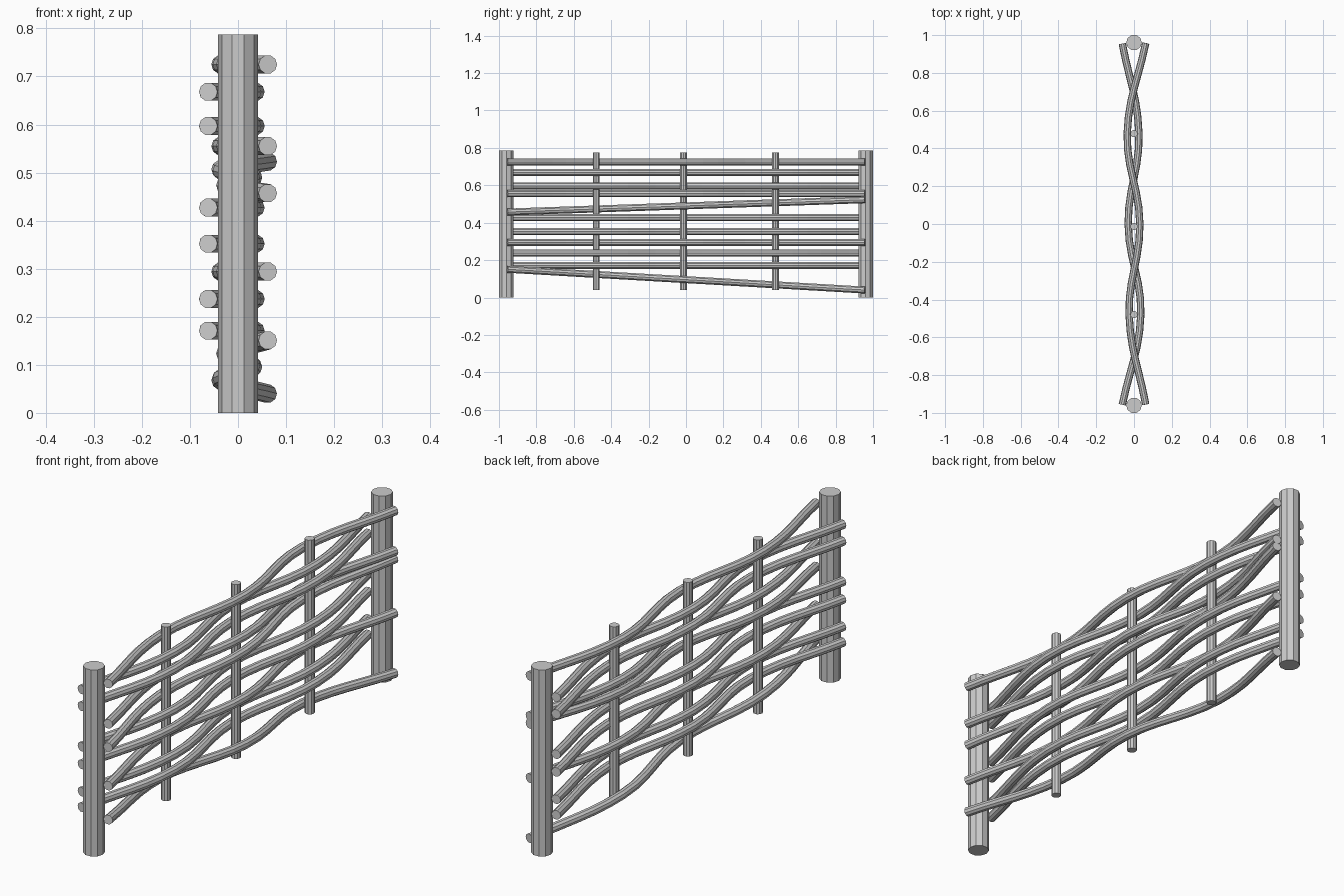
import bpy
import math

if "Cube" in bpy.data.objects:
    bpy.data.objects.remove(bpy.data.objects["Cube"])


def pole(name, y, radius, z0, z1):
    """Upright ten-sided pole with a vertex on the x axis."""
    bpy.ops.mesh.primitive_cylinder_add(
        vertices=10, radius=radius, depth=z1 - z0,
        location=(0, y, (z0 + z1) / 2), rotation=(0, 0, math.pi / 2))
    bpy.context.object.name = name


def rail(name, points):
    """Woven round rod swept along a smooth path."""
    curve = bpy.data.curves.new(name, 'CURVE')
    curve.dimensions = '3D'
    curve.bevel_depth = 0.0195
    curve.bevel_resolution = 3
    curve.resolution_u = 6
    curve.use_fill_caps = True
    spline = curve.splines.new('BEZIER')
    spline.use_smooth = False
    spline.bezier_points.add(len(points) - 1)
    for bp, p in zip(spline.bezier_points, points):
        bp.co = p
        bp.handle_left_type = bp.handle_right_type = 'AUTO'
    obj = bpy.data.objects.new(name, curve)
    bpy.context.collection.objects.link(obj)
    bpy.ops.object.select_all(action='DESELECT')
    obj.select_set(True)
    bpy.context.view_layer.objects.active = obj
    bpy.ops.object.convert(target='MESH')


# End posts
for label, y in (("front", -0.9605), ("back", 0.9605)):
    pole(label + "_post", y, 0.0415, 0, 0.787)

# Thin stakes between the posts
for i, y in enumerate((-0.48, -0.013, 0.478)):
    pole(f"stake_{i + 1}", y, 0.0195, 0.04, 0.775)

# Weave path (x, y); the opposite weave is this one turned half round
weave = [(0.062, -0.955), (-0.026, -0.48), (0.031, 0.0),
         (-0.036, 0.48), (0.062, 0.957)]
opposite = [(-x, -y) for x, y in reversed(weave)]

# Rods starting on the right: height at front end, height at back end
right_rods = [(0.725, 0.725), (0.555, 0.555), (0.457, 0.523),
              (0.294, 0.294), (0.151, 0.040)]
# Rods starting on the left are all level
left_rods = [(z, z) for z in (0.668, 0.597, 0.427, 0.352, 0.237, 0.171)]

for side, path, rods in (("right", weave, right_rods),
                         ("left", opposite, left_rods)):
    for i, (za, zb) in enumerate(rods):
        pts = [(x, y, za + (zb - za) * (y + 0.956) / 1.912) for x, y in path]
        rail(f"woven_rail_{side}_{i + 1}", pts)
